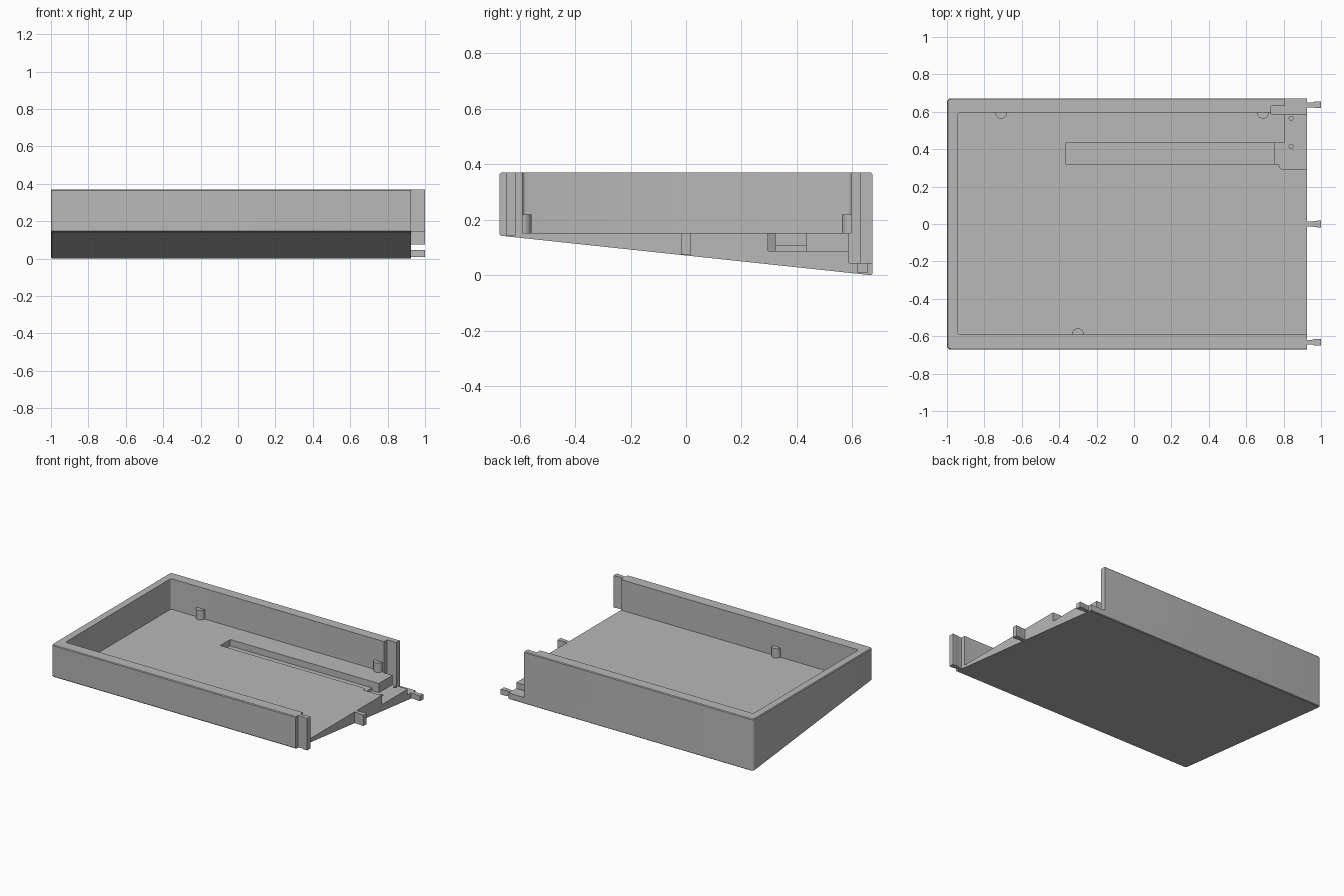
import bpy, bmesh, math
from mathutils import Vector

cube = bpy.data.objects.get("Cube")
if cube:
    bpy.data.objects.remove(cube, do_unlink=True)

grey = bpy.data.materials.new("plain grey")
grey.use_nodes = True
colour = (0.48, 0.48, 0.48, 1)
grey.diffuse_color = colour
grey.node_tree.nodes["Principled BSDF"].inputs["Base Color"].default_value = colour


def finish(name, bm):
    bmesh.ops.recalc_face_normals(bm, faces=bm.faces)
    mesh = bpy.data.meshes.new(name)
    bm.to_mesh(mesh)
    bm.free()
    mesh.materials.append(grey)
    obj = bpy.data.objects.new(name, mesh)
    bpy.context.collection.objects.link(obj)
    return obj


def extrude_face(bm, points, depth):
    face = bm.faces.new([bm.verts.new(p) for p in points])
    out = bmesh.ops.extrude_face_region(bm, geom=[face])["geom"]
    bmesh.ops.translate(bm, vec=depth,
                        verts=[v for v in out if isinstance(v, bmesh.types.BMVert)])


def prism(name, outline, z0, z1):
    bm = bmesh.new()
    extrude_face(bm, [(x, y, z0) for x, y in outline], Vector((0, 0, z1 - z0)))
    return finish(name, bm)


def rect(x0, x1, y0, y1):
    return [(x0, y0), (x1, y0), (x1, y1), (x0, y1)]


def circle(x, y, r, n=24):
    return [(x + r * math.cos(i * math.tau / n), y + r * math.sin(i * math.tau / n))
            for i in range(n)]


def cut(target, cutter):
    cutter.hide_render = True
    mod = target.modifiers.new("cut", 'BOOLEAN')
    mod.operation, mod.solver, mod.object = 'DIFFERENCE', 'EXACT', cutter
    bpy.context.view_layer.objects.active = target
    bpy.ops.object.modifier_apply(modifier=mod.name)
    bpy.data.objects.remove(cutter, do_unlink=True)


LEFT, END, HALF, TOP, FLOOR = -1.0, 0.925, 0.672, 0.37, 0.153

# Wedge-shaped case body with rounded corners and softened rim
bm = bmesh.new()
extrude_face(bm, [(LEFT, -HALF, 0.143), (LEFT, HALF, 0), (LEFT, HALF, TOP),
                  (LEFT, -HALF, TOP)], Vector((END - LEFT, 0, 0)))
corners = [e for e in bm.edges if all(v.co.x < 0 for v in e.verts)
           and abs(e.verts[0].co.y - e.verts[1].co.y) < 0.01]
bmesh.ops.bevel(bm, geom=corners, offset=0.02, segments=4, profile=0.5, affect='EDGES')
bm.normal_update()
rim = [e for e in bm.edges if e.calc_face_angle(0) > 1
       and not all(v.co.x > END - 0.001 for v in e.verts)]
bmesh.ops.bevel(bm, geom=rim, offset=0.005, segments=1, affect='EDGES')
body = finish("case_body", bm)

# Open-ended tray cavity
bm = bmesh.new()
extrude_face(bm, [(x, y, FLOOR) for x, y in rect(-0.945, 1.1, -0.59, 0.595)],
             Vector((0, 0, 0.4)))
inner = [e for e in bm.edges if all(v.co.x < 0 for v in e.verts)
         and abs(e.verts[0].co.z - e.verts[1].co.z) > 0.1]
bmesh.ops.bevel(bm, geom=inner, offset=0.015, segments=4, profile=0.5, affect='EDGES')
cut(body, finish("cavity_cutter", bm))

# Long shallow channel and the stepped pocket at the open end
cut(body, prism("channel_cutter", rect(-0.365, 0.76, 0.322, 0.434), 0.107, 0.25))
cut(body, prism("pocket_cutter",
                [(0.805, 0.6), (0.805, 0.434), (0.75, 0.434), (0.75, 0.322),
                 (0.77, 0.322), (0.785, 0.295), (1.1, 0.295), (1.1, 0.6)], 0.087, 0.25))

# Back wall end gap and the thinned overlap beside it
cut(body, prism("wall_gap_cutter", rect(0.805, 1.1, 0.587, 0.8), 0.045, 0.5))
cut(body, prism("wall_notch_cutter", rect(0.732, 0.82, 0.587, 0.63), 0.045, 0.5))

# Screw holes
for y in (0.415, 0.565):
    cut(body, prism("screw_cutter", circle(0.84, y, 0.011, 16), 0.06, 0.12))

# Half-round support posts against the walls
for name, x, y in (("back_left_post", 0.69, 0.595), ("back_right_post", -0.71, 0.595),
                   ("front_post", -0.3, -0.59)):
    prism(name, circle(x, y, 0.032), FLOOR - 0.01, 0.22)

# Flared joining tabs on the open end
for name, y, z0, z1 in (("front_tab", -0.632, 0.143, TOP), ("middle_tab", 0, 0.075, FLOOR),
                        ("back_tab", 0.637, 0.008, 0.045)):
    half = [(0.91, 0.013), (0.955, 0.013), (0.965, 0.017), (1.0, 0.018)]
    outline = [(x, y - w) for x, w in half] + [(x, y + w) for x, w in reversed(half)]
    prism(name, outline, z0, z1)

# Smooth the rounded parts, keeping edges sharp
for obj in bpy.context.scene.objects:
    obj.select_set(obj.type == 'MESH')
bpy.context.view_layer.objects.active = body
bpy.ops.object.shade_smooth_by_angle(angle=math.radians(30))
